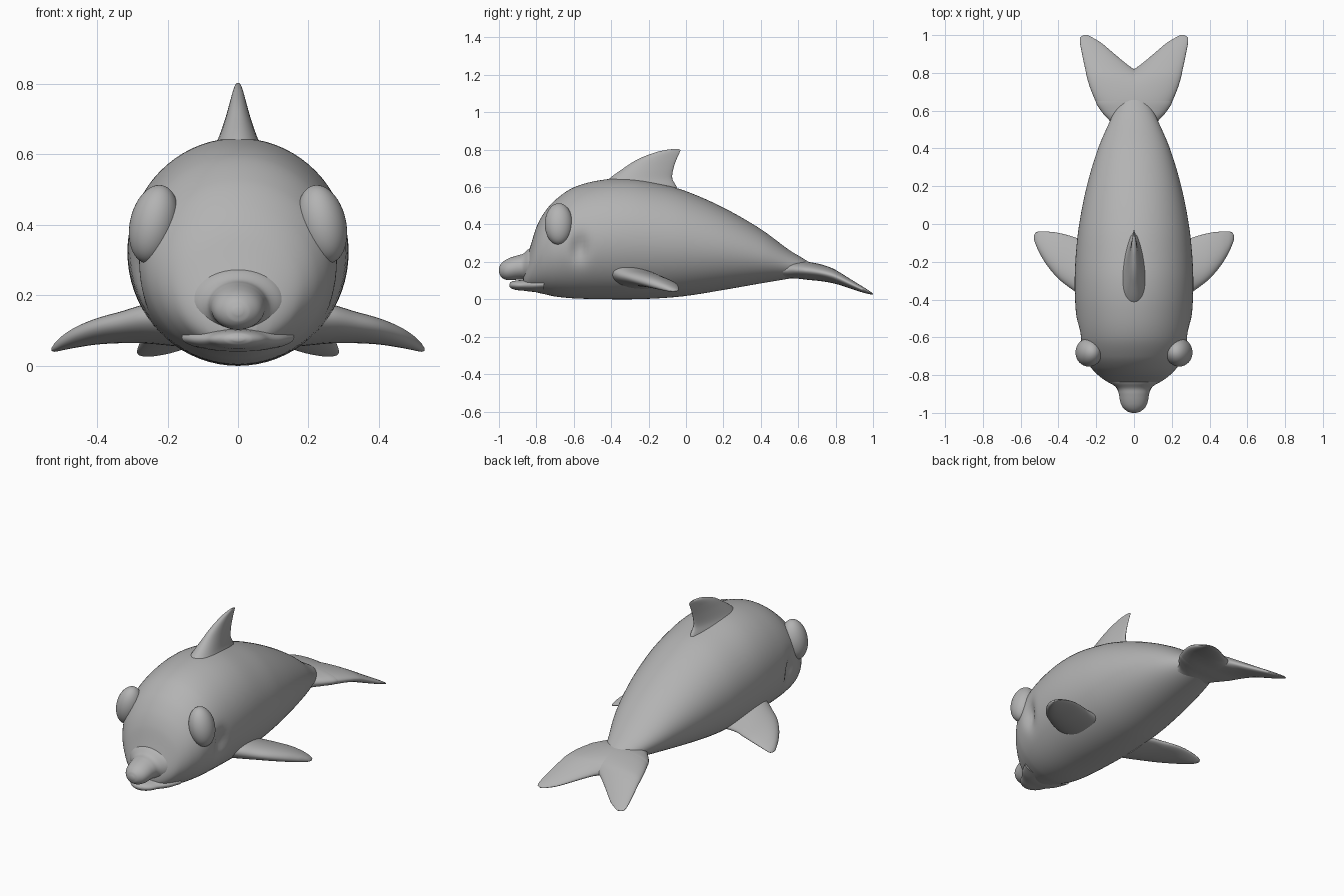
import bpy, bmesh, math
from mathutils import Vector

grey = bpy.data.materials.new("dolphin_grey")
grey.diffuse_color = (0.45, 0.45, 0.45, 1)


def resample(rows, sub):
    """Smooth curve through the section rows (first column is the position)."""
    def slope(i, k):
        a, b = rows[max(i - 1, 0)], rows[min(i + 1, len(rows) - 1)]
        return (b[k] - a[k]) / (b[0] - a[0])
    out = []
    for i in range(len(rows) - 1):
        p, q = rows[i], rows[i + 1]
        d = q[0] - p[0]
        for j in range(sub):
            t = j / sub
            row = [p[0] + d * t]
            for k in range(1, len(p)):
                row.append((2*t**3 - 3*t**2 + 1) * p[k] + (t**3 - 2*t**2 + t) * d * slope(i, k)
                           + (3*t**2 - 2*t**3) * q[k] + (t**3 - t**2) * d * slope(i + 1, k))
            out.append(row)
    return out + [list(rows[-1])]


def finish(ob):
    ob.data.materials.append(grey)
    bpy.ops.object.select_all(action='DESELECT')
    ob.select_set(True)
    bpy.context.view_layer.objects.active = ob
    bpy.ops.object.shade_smooth_by_angle(angle=math.radians(50))
    return ob


def loft(name, rows, axis, side=1, foil=0.0, pitch=0.0, seg=40, sub=5, shape=None):
    """Skin oval sections (position, a_min, a_max, b_mid, b_half) along an axis."""
    place = {'x': lambda p, a, b: Vector((p, a, b)),
             'y': lambda p, a, b: Vector((a, p, b)),
             'z': lambda p, a, b: Vector((b, a, p))}[axis]
    bm = bmesh.new()
    rings = []
    for p, a0, a1, mid, half in resample(rows, sub):
        ring = []
        for i in range(seg):
            c, s = math.cos(math.tau * i / seg), math.sin(math.tau * i / seg)
            a = (a0 + a1) / 2 + c * (a1 - a0) / 2
            b = mid + half * s * (1 - foil * c) - pitch * half * c
            v = place(p, a, b)
            if shape:
                v = shape(v)
            v.x *= side
            ring.append(bm.verts.new(v))
        rings.append(ring)
    for r, q in zip(rings, rings[1:]):
        for i in range(seg):
            j = (i + 1) % seg
            bm.faces.new((r[i], r[j], q[j], q[i]))
    bm.faces.new(rings[0])
    bm.faces.new(rings[-1])
    bmesh.ops.recalc_face_normals(bm, faces=bm.faces)
    me = bpy.data.meshes.new(name)
    bm.to_mesh(me)
    bm.free()
    ob = bpy.data.objects.new(name, me)
    bpy.context.collection.objects.link(ob)
    return finish(ob)


def cheek_dent(v):
    """Shallow hollow behind each eye."""
    g = math.exp(-((v.y + 0.57) / 0.045)**2 - ((v.z - 0.275) / 0.07)**2)
    v.x -= math.copysign(0.035 * g, v.x) if abs(v.x) > 0.15 else 0
    return v


# Body: (y, half width, bottom, top)
body = [(-0.87, 0.05, 0.07, 0.16), (-0.855, 0.10, 0.055, 0.21), (-0.83, 0.15, 0.045, 0.29),
        (-0.80, 0.19, 0.037, 0.385), (-0.76, 0.228, 0.028, 0.46), (-0.70, 0.264, 0.015, 0.53),
        (-0.60, 0.292, 0.005, 0.598), (-0.45, 0.309, 0.001, 0.638), (-0.30, 0.314, 0.0, 0.645),
        (-0.15, 0.307, 0.005, 0.62), (0.0, 0.29, 0.018, 0.578), (0.2, 0.25, 0.05, 0.49),
        (0.4, 0.19, 0.085, 0.375), (0.55, 0.125, 0.11, 0.265), (0.62, 0.09, 0.12, 0.222),
        (0.68, 0.05, 0.13, 0.185), (0.71, 0.015, 0.145, 0.165)]
loft("body", [(y, -w, w, (lo + hi) / 2, (hi - lo) / 2) for y, w, lo, hi in body],
     'y', seg=72, sub=8, shape=cheek_dent)

# Beak and lower jaw: (y, half width, mid z, half height)
beak = [(-1.0, 0.012, 0.155, 0.010), (-0.992, 0.035, 0.155, 0.031), (-0.97, 0.060, 0.157, 0.050),
        (-0.94, 0.073, 0.162, 0.060), (-0.90, 0.080, 0.170, 0.065), (-0.87, 0.090, 0.174, 0.070),
        (-0.84, 0.125, 0.180, 0.090), (-0.78, 0.170, 0.190, 0.110)]
jaw = [(-0.945, 0.015, 0.076, 0.006), (-0.935, 0.042, 0.076, 0.017), (-0.91, 0.070, 0.075, 0.025),
       (-0.87, 0.092, 0.075, 0.029), (-0.82, 0.130, 0.076, 0.036), (-0.76, 0.160, 0.080, 0.040)]
for name, rows in (("beak", beak), ("lower_jaw", jaw)):
    loft(name, [(y, -w, w, z, h) for y, w, z, h in rows], 'y')

# Back fin with flared root
loft("dorsal_fin", [(0.52, -0.47, -0.03, 0, 0.085), (0.60, -0.45, -0.05, 0, 0.072),
                    (0.645, -0.41, -0.073, 0, 0.052), (0.70, -0.335, -0.067, 0, 0.034),
                    (0.75, -0.255, -0.05, 0, 0.021), (0.785, -0.165, -0.034, 0, 0.012),
                    (0.798, -0.11, -0.03, 0, 0.007), (0.803, -0.075, -0.04, 0, 0.003)],
     'z', foil=0.45)

flipper = [(0.18, -0.42, -0.10, 0.115, 0.058), (0.27, -0.385, -0.085, 0.113, 0.048),
           (0.33, -0.345, -0.065, 0.105, 0.040), (0.40, -0.29, -0.047, 0.094, 0.033),
           (0.46, -0.22, -0.04, 0.078, 0.026), (0.50, -0.155, -0.04, 0.062, 0.018),
           (0.52, -0.11, -0.045, 0.051, 0.011), (0.529, -0.085, -0.06, 0.046, 0.004)]
fluke = [(0.50, -0.12, 0.12, 0.158, 0.045), (0.54, -0.125, 0.125, 0.157, 0.045),
         (0.59, -0.168, 0.168, 0.156, 0.045), (0.65, -0.203, 0.203, 0.152, 0.048),
         (0.72, -0.19, 0.232, 0.142, 0.045), (0.78, -0.09, 0.250, 0.127, 0.040),
         (0.82, 0.0, 0.258, 0.111, 0.034), (0.86, 0.055, 0.267, 0.092, 0.028),
         (0.91, 0.115, 0.277, 0.068, 0.021), (0.96, 0.175, 0.286, 0.045, 0.013),
         (0.99, 0.225, 0.283, 0.032, 0.006), (1.0, 0.245, 0.265, 0.028, 0.002)]

# Paired parts
for label, s in (("right", 1), ("left", -1)):
    loft(label + "_flipper", flipper, 'x', side=s, foil=0.3, pitch=0.5)
    loft(label + "_tail_fluke", fluke, 'y', side=s)
    bpy.ops.mesh.primitive_uv_sphere_add(segments=40, ring_count=24, radius=1,
                                         location=(s * 0.239, -0.68, 0.402),
                                         rotation=(0, -s * 0.22, 0))
    eye = bpy.context.object
    eye.name = label + "_eye"
    eye.scale = (0.068, 0.075, 0.113)
    finish(eye)
